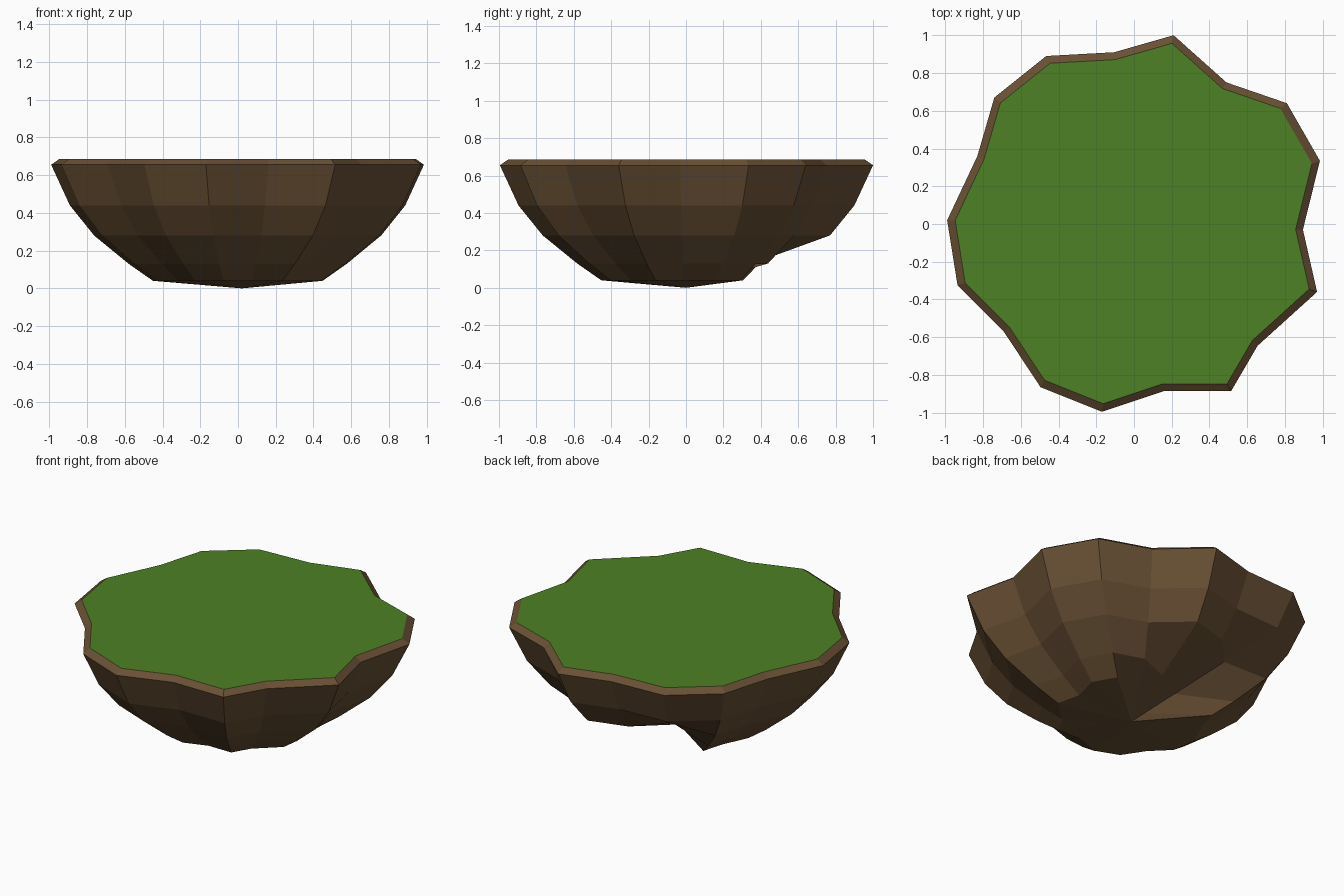
import bpy
import bmesh

if "Cube" in bpy.data.objects:
    bpy.data.objects.remove(bpy.data.objects["Cube"])

# Plan outline of the island, counter-clockwise from the back
OUTLINE = [(0.21, 1.0), (-0.105, 0.91), (-0.465, 0.89), (-0.74, 0.67), (-0.83, 0.36),
           (-0.99, 0.02), (-0.935, -0.325), (-0.69, -0.57), (-0.495, -0.865),
           (-0.17, -0.995), (0.16, -0.885), (0.515, -0.885), (0.655, -0.645),
           (0.97, -0.36), (0.895, -0.03), (0.985, 0.335), (0.81, 0.64), (0.49, 0.75)]
# Scale and height of each ring, rim first
RINGS = [(0.957, 0.685), (1.0, 0.655), (0.9, 0.44), (0.77, 0.28), (0.585, 0.13), (0.455, 0.04)]
# Hollow at the back: below this ring the column runs straight to the base
STOP = {0: 3, 1: 3, 2: 2, 17: 4}
BASE = (0.02, 0.0, 0.0)


def material(name, colour):
    m = bpy.data.materials.new(name)
    m.diffuse_color = (*colour, 1.0)
    m.use_nodes = True
    m.node_tree.nodes["Principled BSDF"].inputs["Base Color"].default_value = m.diffuse_color
    return m


def point(col, ring):
    x, y = OUTLINE[col]
    k = min(ring, STOP.get(col, ring))
    s, z = RINGS[k]
    t = RINGS[ring][1] / z
    p = (x * s, y * s, z)
    return [b + (a - b) * t for a, b in zip(p, BASE)]


def make(name, bm, mat):
    bmesh.ops.recalc_face_normals(bm, faces=bm.faces)
    me = bpy.data.meshes.new(name)
    bm.to_mesh(me)
    bm.free()
    me.materials.append(mat)
    ob = bpy.data.objects.new(name, me)
    bpy.context.collection.objects.link(ob)
    return ob


n = len(OUTLINE)
grass = material("grass green", (0.075, 0.22, 0.018))
earth = material("earth brown", (0.14, 0.08, 0.035))

# Earth bowl with chamfered rim, closed by a fan at the base
bm = bmesh.new()
rows = [[bm.verts.new(point(i, r)) for i in range(n)] for r in range(len(RINGS))]
base = bm.verts.new(BASE)
for upper, lower in zip(rows, rows[1:]):
    for i in range(n):
        j = (i + 1) % n
        bm.faces.new((upper[i], lower[i], lower[j], upper[j]))
for i in range(n):
    bm.faces.new((rows[-1][i], base, rows[-1][(i + 1) % n]))
cap = bm.faces.new(rows[0])
bmesh.ops.recalc_face_normals(bm, faces=bm.faces)
island = make("island", bm, earth)

# Flat grass top
island.data.materials.append(grass)
for f in island.data.polygons:
    if f.normal.z > 0.99:
        f.material_index = 1
